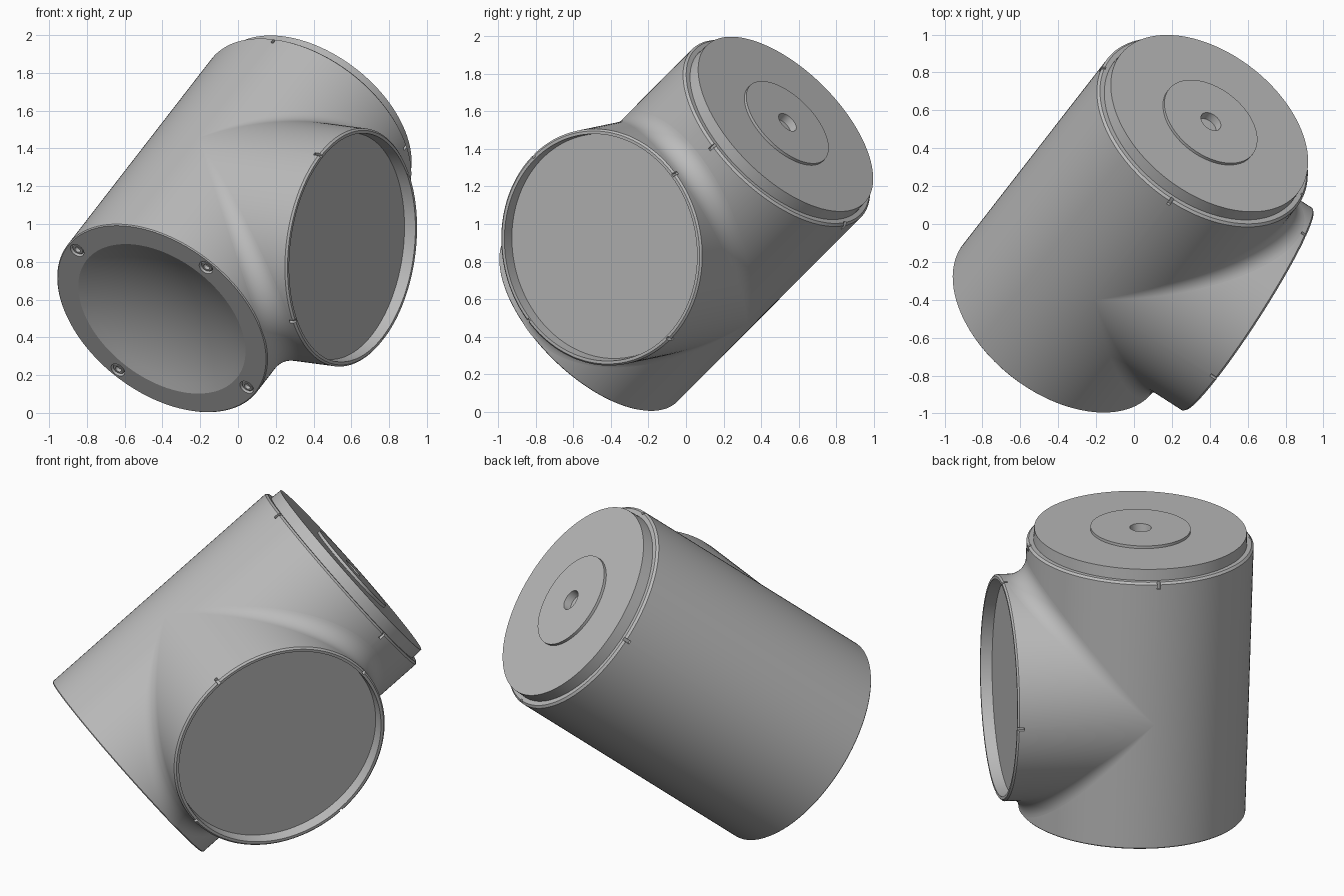
import bpy, bmesh, math
from mathutils import Vector, Matrix

if "Cube" in bpy.data.objects:
    bpy.data.objects.remove(bpy.data.objects["Cube"], do_unlink=True)

grey = bpy.data.materials.new("plain grey")
grey.use_nodes = True
grey.diffuse_color = (0.5, 0.5, 0.5, 1)
grey.node_tree.nodes["Principled BSDF"].inputs["Base Color"].default_value = (0.5, 0.5, 0.5, 1)

# Main dimensions
R = 0.635          # radius of body and branch
BODY_TOP = 1.60    # body rim along the body axis
CAP_TOP = 1.666
BRANCH_AT = 0.747  # branch axis along the body axis
BRANCH_END = 0.776
FILLET = 0.11

# Tilted frame: z runs along the body, x along the branch
axis = Vector((0.481, 0.619, 0.621)).normalized()
out = Vector((0.837, -0.535, -0.11))
out = (out - axis * out.dot(axis)).normalized()
side = axis.cross(out)
rot = Matrix((out, side, axis)).transposed().to_4x4()
BODY = Matrix.Translation((-0.403, -0.5, 0.498)) @ rot
JOINT = BODY @ Matrix.Translation((0, 0, BRANCH_AT))
BRANCH = JOINT @ Matrix.Rotation(math.pi / 2, 4, 'Y')


def finish(bm, name, matrix):
    bm.transform(matrix)
    mesh = bpy.data.meshes.new(name)
    bm.to_mesh(mesh)
    bm.free()
    mesh.materials.append(grey)
    ob = bpy.data.objects.new(name, mesh)
    bpy.context.collection.objects.link(ob)
    return ob


def lathe(bm, profile, seg, matrix=Matrix()):
    """Closed solid of revolution about z; r = 0 gives a pole."""
    rings = []
    for r, z in profile:
        if r == 0:
            rings.append([bm.verts.new(matrix @ Vector((0, 0, z)))] * seg)
        else:
            rings.append([bm.verts.new(matrix @ Vector((r * math.cos(a), r * math.sin(a), z)))
                          for a in (math.tau * i / seg for i in range(seg))])
    faces = []
    for a, b in zip(rings, rings[1:]):
        for i in range(seg):
            j = (i + 1) % seg
            corners = list(dict.fromkeys((a[i], a[j], b[j], b[i])))
            faces.append(bm.faces.new(corners))
    bmesh.ops.recalc_face_normals(bm, faces=faces)


def add_notches(bm, z_top):
    """Four small slots in the outside of a rim."""
    for k in range(4):
        place = (Matrix.Rotation(k * math.pi / 2, 4, 'Z')
                 @ Matrix.Translation((R, 0, z_top - 0.01))
                 @ Matrix.Diagonal((0.036, 0.018, 0.06, 1)))
        bmesh.ops.create_cube(bm, size=1, matrix=place)


def cut(ob, cutter):
    mod = ob.modifiers.new("cut", 'BOOLEAN')
    mod.operation = 'DIFFERENCE'
    mod.solver = 'EXACT'
    mod.object = cutter
    cutter.hide_render = True
    bpy.context.view_layer.objects.active = ob
    bpy.ops.object.modifier_apply(modifier=mod.name)
    bpy.data.objects.remove(cutter, do_unlink=True)


def smooth(ob, angle=20):
    bpy.ops.object.select_all(action='DESELECT')
    ob.select_set(True)
    bpy.context.view_layer.objects.active = ob
    bpy.ops.object.shade_smooth_by_angle(angle=math.radians(angle))


# Body with dished base, stepped cap, raised disc and centre hole
DISH_R, DISH_D = 0.505, 0.10
sphere = (DISH_R ** 2 + DISH_D ** 2) / (2 * DISH_D)
dish = []
for i in range(11):
    r = DISH_R * i / 10
    dish.append((r, math.sqrt(sphere ** 2 - r * r) - sphere + DISH_D))
DISC_TOP = CAP_TOP + 0.016
profile = dish + [
    (R - 0.006, 0), (R, 0.006), (R, BODY_TOP - 0.012), (R - 0.012, BODY_TOP),
    (0.597, BODY_TOP), (0.594, CAP_TOP), (0.28, CAP_TOP), (0.28, DISC_TOP),
    (0.06, DISC_TOP), (0.055, DISC_TOP - 0.045), (0, DISC_TOP - 0.045)]
bm = bmesh.new()
lathe(bm, profile, 128)
body = finish(bm, "body", BODY)

# Screw wells in the base and notches in the body rim
wells = [Matrix.Rotation(math.radians(45 + 90 * k), 4, 'Z') @ Matrix.Translation((0.577, 0, 0))
         for k in range(4)]
bm = bmesh.new()
for m in wells:
    lathe(bm, [(0, -0.02), (0.041, -0.02), (0.041, 0.035), (0, 0.035)], 32, m)
add_notches(bm, BODY_TOP)
cut(body, finish(bm, "body_cutter", BODY))
smooth(body)

# Screws with hexagon sockets
for k, m in enumerate(wells):
    bm = bmesh.new()
    lathe(bm, [(0, 0.036), (0.034, 0.036), (0.034, 0.012), (0.029, 0.007),
               (0.018, 0.007), (0.018, 0.028), (0, 0.028)], 24)
    smooth(finish(bm, f"screw_{k + 1}", BODY @ m))

# Branch socket with thin rim and recessed floor
bm = bmesh.new()
lathe(bm, [(0, 0), (R, 0), (R, BRANCH_END - 0.01), (R - 0.01, BRANCH_END),
           (0.609, BRANCH_END), (0.603, BRANCH_END - 0.065), (0, BRANCH_END - 0.065)], 128)
branch = finish(bm, "branch_socket", BRANCH)
bm = bmesh.new()
add_notches(bm, BRANCH_END)
cut(branch, finish(bm, "branch_cutter", BRANCH))
smooth(branch)

# Rolling-ball fillets where the branch meets the body
STEPS, ARC = 96, 12
for name, s in (("upper_fillet", 1), ("lower_fillet", -1)):
    bm = bmesh.new()
    rows = []
    for i in range(STEPS + 1):
        t = math.radians(89.5) * (2 * i / STEPS - 1)
        c, sn = math.cos(t), math.sin(t)
        centre = Vector((c, sn, s * c)) * (R + FILLET)
        to_body = Vector((-c, -sn, 0))
        to_branch = Vector((0, -sn, -s * c))
        sweep = to_body.angle(to_branch)
        row = []
        for j in range(ARC + 1):
            f = j / ARC
            d = (to_body * math.sin((1 - f) * sweep) + to_branch * math.sin(f * sweep)) / math.sin(sweep)
            row.append(bm.verts.new(centre + d * FILLET))
        rows.append(row)
    for a, b in zip(rows, rows[1:]):
        for j in range(ARC):
            face = bm.faces.new((a[j], a[j + 1], b[j + 1], b[j]))
            face.normal_update()
            if face.normal.dot(Vector((1, 0, s))) < 0:
                face.normal_flip()
    smooth(finish(bm, name, JOINT), 60)
